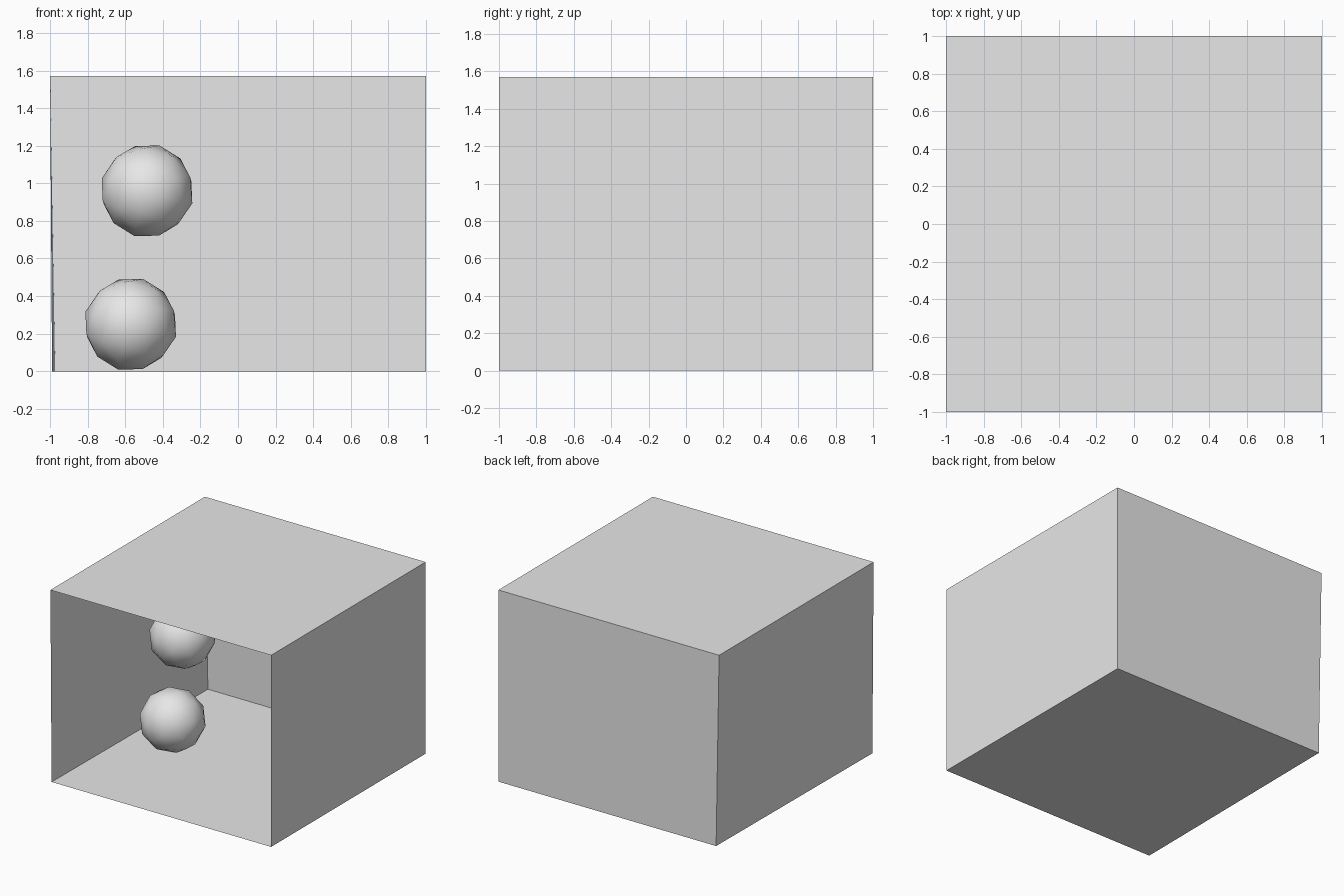
import bpy
import bmesh
from mathutils import Matrix, Vector

cube = bpy.data.objects.get("Cube")
if cube:
    bpy.data.objects.remove(cube, do_unlink=True)

HEIGHT = 1.57
BALL_RADIUS = 0.25

# One plain grey for everything
grey = bpy.data.materials.new("light_grey")
grey.use_nodes = True
grey.diffuse_color = (0.8, 0.8, 0.8, 1)
grey.node_tree.nodes["Principled BSDF"].inputs["Base Color"].default_value = (0.8, 0.8, 0.8, 1)


def add_object(name, bm, smooth=False):
    mesh = bpy.data.meshes.new(name)
    for face in bm.faces:
        face.smooth = smooth
    bm.to_mesh(mesh)
    bm.free()
    mesh.materials.append(grey)
    obj = bpy.data.objects.new(name, mesh)
    bpy.context.collection.objects.link(obj)
    return obj


# Thin-walled box, open at the front
bm = bmesh.new()
bmesh.ops.create_cube(bm, size=2)
bmesh.ops.scale(bm, vec=(1, 1, HEIGHT / 2), verts=bm.verts)
bmesh.ops.translate(bm, vec=(0, 0, HEIGHT / 2), verts=bm.verts)
bm.normal_update()
front = [f for f in bm.faces if f.normal.y < -0.5]
bmesh.ops.delete(bm, geom=front, context="FACES_ONLY")
# The side wall at -x leans in slightly at its foot
for v in bm.verts:
    if v.co.x < 0 and v.co.z < HEIGHT / 2:
        v.co.x = -0.973 if v.co.y > 0 else -0.989
add_object("open_box", bm)

# Two faceted balls, smooth shaded
tilt = Matrix.Rotation(0.27, 4, "Y") @ Matrix.Rotation(0.3, 4, "Z")
for name, centre in (("upper_ball", (-0.484, -0.03, 0.96)),
                     ("lower_ball", (-0.571, -0.03, 0.25))):
    bm = bmesh.new()
    bmesh.ops.create_icosphere(bm, subdivisions=2, radius=BALL_RADIUS, matrix=tilt)
    ball = add_object(name, bm, smooth=True)
    ball.location = Vector(centre)
